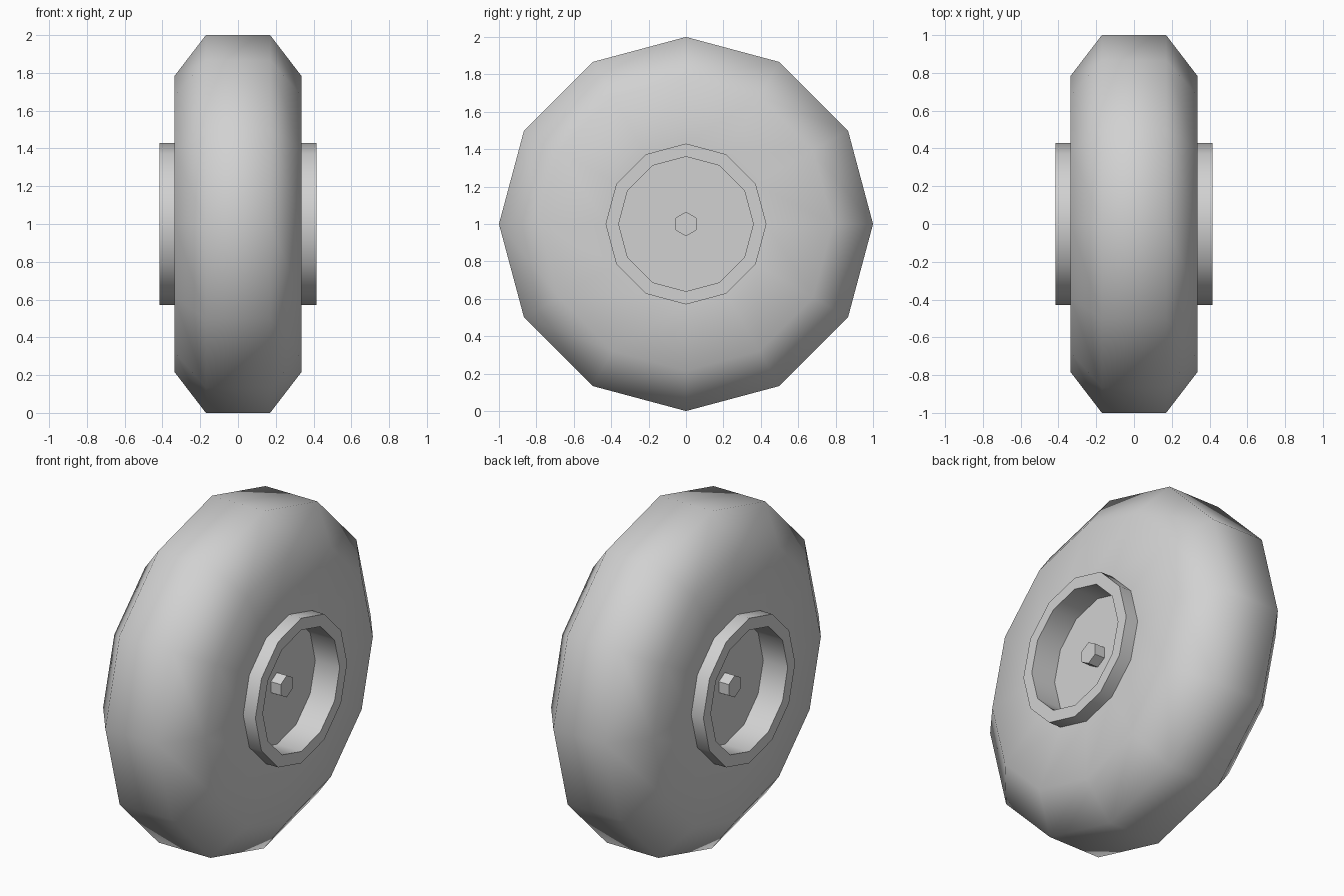
import bpy
import bmesh
from math import cos, sin, tau, radians

cube = bpy.data.objects.get("Cube")
if cube:
    bpy.data.objects.remove(cube, do_unlink=True)

# Single plain grey
grey = bpy.data.materials.new("plain grey")
grey.use_nodes = True
colour = (0.64, 0.64, 0.64, 1)
grey.diffuse_color = colour
grey.node_tree.nodes["Principled BSDF"].inputs["Base Color"].default_value = colour


def lathe(name, profile, sides, cap=False, mirror=False, sharp_angle=35):
    """Spin (x, radius) points around the axle; optionally cap the first ring."""
    bm = bmesh.new()
    rings = []
    for x, r in profile:
        angles = [tau * i / sides for i in range(sides)]
        rings.append([bm.verts.new((x, r * sin(a), r * cos(a))) for a in angles])
    for a, b in zip(rings, rings[1:]):
        for i in range(sides):
            j = (i + 1) % sides
            bm.faces.new((a[i], a[j], b[j], b[i]))
    if cap:
        bm.faces.new(rings[0][::-1])
    mesh = bpy.data.meshes.new(name)
    bm.to_mesh(mesh)
    bm.free()
    mesh.materials.append(grey)
    mesh.shade_smooth()
    mesh.set_sharp_from_angle(angle=radians(sharp_angle))
    obj = bpy.data.objects.new(name, mesh)
    obj.location.z = 1
    bpy.context.collection.objects.link(obj)
    if mirror:
        mod = obj.modifiers.new("both sides", "MIRROR")
        mod.use_axis[0] = True
        mod.use_mirror_merge = False
    return obj


# Tyre: chamfered band, smooth all round
half = [(0.335, 0.43), (0.335, 0.785), (0.17, 1.0)]
lathe("tyre", half + [(-x, r) for x, r in reversed(half)], 12, sharp_angle=80)

# Raised rim with a recessed hub plate, on both sides
lathe("rim", [(0.255, 0.36), (0.415, 0.36), (0.415, 0.43), (0.335, 0.43)],
      12, cap=True, mirror=True)

# Hexagonal axle bolt in the middle of each hub plate
lathe("axle_bolt", [(0.32, 0.065), (0.255, 0.065)], 6, cap=True, mirror=True)
